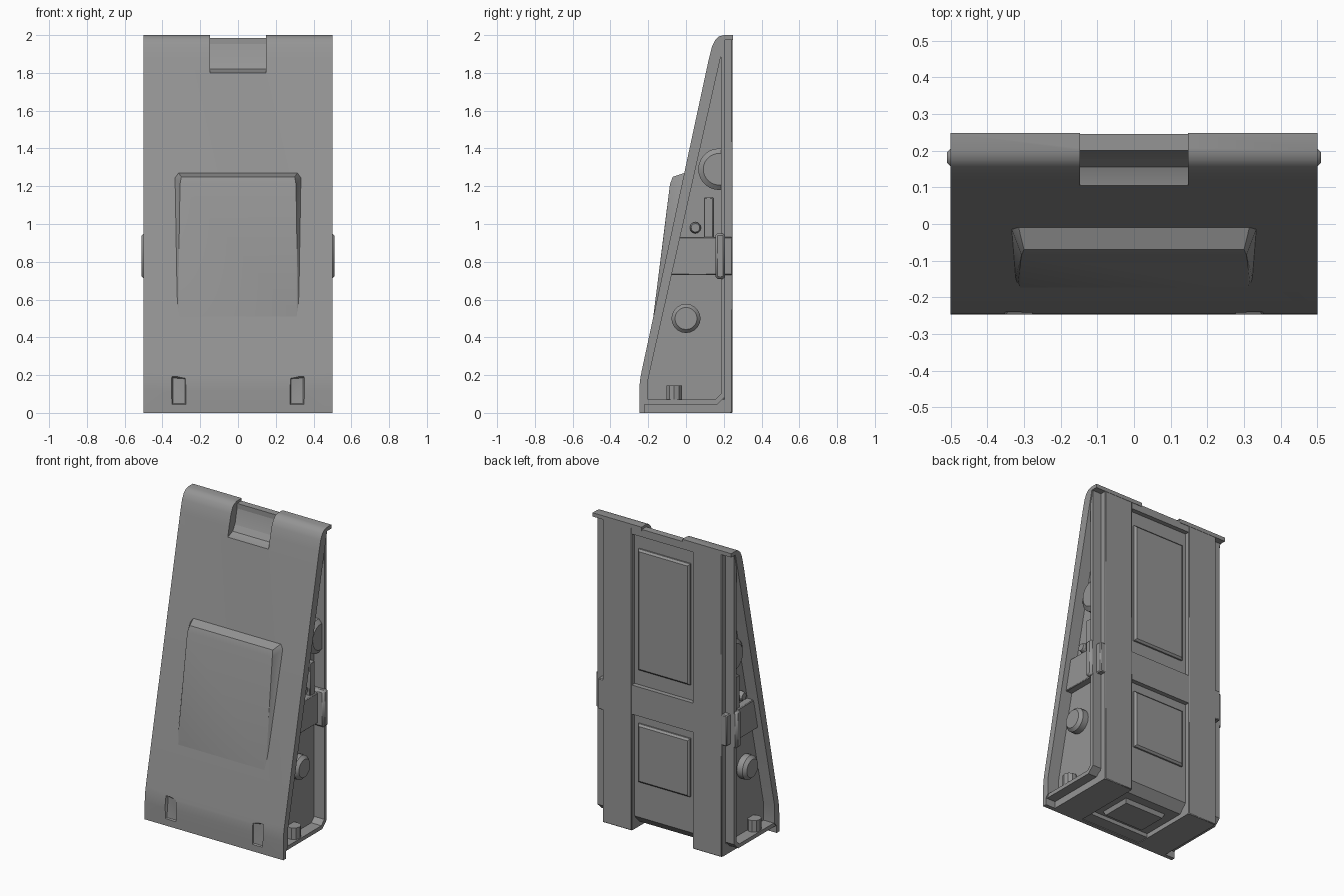
import bpy, bmesh, math

if "Cube" in bpy.data.objects:
    bpy.data.objects.remove(bpy.data.objects["Cube"])

grey = bpy.data.materials.new("dark_grey")
grey.diffuse_color = (.3, .3, .3, 1)
grey.use_nodes = True
grey.node_tree.nodes["Principled BSDF"].inputs["Base Color"].default_value = grey.diffuse_color


def finish(name, bm, bevel=0.0):
    bmesh.ops.recalc_face_normals(bm, faces=bm.faces)
    mesh = bpy.data.meshes.new(name)
    bm.to_mesh(mesh)
    bm.free()
    mesh.materials.append(grey)
    ob = bpy.data.objects.new(name, mesh)
    bpy.context.collection.objects.link(ob)
    if bevel:
        m = ob.modifiers.new("bevel", "BEVEL")
        m.width, m.segments, m.limit_method = bevel, 1, "ANGLE"
    return ob


def prism(name, profile, x0, x1, bevel=0.0):
    """Extrude a (y, z) profile from x0 to x1."""
    bm = bmesh.new()
    a = [bm.verts.new((x0, y, z)) for y, z in profile]
    b = [bm.verts.new((x1, y, z)) for y, z in profile]
    bm.faces.new(a)
    bm.faces.new(b)
    for i in range(len(a)):
        j = (i + 1) % len(a)
        bm.faces.new((a[i], a[j], b[j], b[i]))
    return finish(name, bm, bevel)


def box(name, x, y, z, bevel=0.0):
    return prism(name, [(y[0], z[0]), (y[1], z[0]), (y[1], z[1]), (y[0], z[1])], x[0], x[1], bevel)


def hull(name, points, bevel=0.0):
    bm = bmesh.new()
    for p in points:
        bm.verts.new(p)
    bmesh.ops.convex_hull(bm, input=bm.verts[:])
    bmesh.ops.dissolve_limit(bm, angle_limit=0.02, verts=bm.verts[:], edges=bm.edges[:])
    return finish(name, bm, bevel)


def boss(name, s, y, z, r, x0, x1, sides=20, ymax=9):
    """Round stud on a side wall with a chamfered rim."""
    pts = []
    for x, k in ((x0, r), (x1 - 0.02, r), (x1, r * 0.76)):
        for i in range(sides):
            a = 2 * math.pi * i / sides
            pts.append((s * x, min(ymax, y + k * math.cos(a)), z + k * math.sin(a)))
    return hull(name, pts)


def cut(target, cutters):
    bpy.context.view_layer.objects.active = target
    for c in cutters:
        m = target.modifiers.new("cut", "BOOLEAN")
        m.object, m.operation, m.solver = c, "DIFFERENCE", "EXACT"
        bpy.ops.object.modifier_apply(modifier=m.name)


# Sloped front shell with the top cap, and the solid core behind it
shell = prism("front_shell", [
    (-.247, 0), (-.247, .12), (-.244, .17), (-.235, .22), (.12, 1.87), (.138, 1.94), (.155, 1.975),
    (.175, 1.993), (.2, 2), (.248, 2), (.248, 1.975), (.205, 1.975), (.185, 1.89),
    (-.2, .18), (-.2, .07), (-.22, .045), (-.22, 0)], -.5, .5)
core = prism("core", [
    (-.21, .03), (.165, .03), (.215, .085), (.215, 1.983), (.19, 1.983), (.155, 1.9),
    (-.21, .18)], -.42, .42)

# Notches in the top edge and two shallow dips low on the front
notch = prism("notch_cutter", [
    (-.1, 1.8), (.105, 1.8), (.155, 1.82), (.18, 1.86), (.207, 1.984), (.207, 2.1), (-.1, 2.1)],
    -.147, .147)
back_notch = box("back_notch_cutter", (-.147, .147), (.2, .3), (1.9, 2.1))
dips = []
for s in (-1, 1):
    pts = [(s * x, -.27, z) for x in (.265, .362) for z in (.03, .205)]
    pts += [(s * .28, -.238, z) for z in (.05, .18)]
    pts += [(s * .345, y, z) for y, z in ((-.24, .05), (-.226, .185))]
    dips.append(hull("dip_cutter", pts))
cut(shell, [notch, back_notch] + dips)
cut(core, [notch])
for c in [notch, back_notch] + dips:
    bpy.data.objects.remove(c)

# Raised front pad that fades into the slope
hull("front_pad",
     [(s * x, y, z) for s in (-1, 1) for x, y, z in (
         (.335, -.01, 1.245), (.315, -.008, 1.27), (.325, -.155, .55), (.31, -.173, .51),
         (.30, -.07, 1.25), (.307, -.085, 1.21), (.316, -.157, .62))])

# Raised panels in the back channels, and the pad under the base
for name, z0, z1 in (("upper_back_panel", 1.05, 1.84), ("lower_back_panel", .32, .70)):
    hull(name, [(s * (.187 - d), y, z) for s in (-1, 1) for d, y in ((0, .21), (0, .225), (.012, .236))
                for z in (z0 + d, z1 - d)])
hull("base_pad", [(s * (.155 - d), y, z) for s in (-1, 1) for d, z in ((0, .04), (.015, .004))
                  for y in (-.11 + d, .11 - d)])

# Cross bands on the back and under the base
box("back_band", (-.23, .23), (.2, .245), (.76, .95))
box("top_bridge", (-.23, .23), (.2, .245), (1.935, 1.984))
box("base_band", (-.4, .4), (-.23, -.14), (.005, .06))

for s, side in ((-1, "left"), (1, "right")):
    # Back columns with runners along the base
    box(side + "_back_column", (s * .22, s * .43), (.2, .246), (0, 1.98), .004)
    box(side + "_base_runner", (s * .22, s * .43), (-.23, .235), (0, .07))
    # Thin rim that frames the recessed side
    prism(side + "_side_rim", [
        (-.21, .07), (.155, .07), (.185, .1), (.185, 1.98), (.207, 1.98), (.207, .085),
        (.165, .045), (-.22, .045)], s * .4, s * .493)
    # Side block and its clamp
    prism(side + "_side_block", [(-.09, .73), (.245, .73), (.245, .93), (-.045, .93)],
          s * .4, s * .465, .005)
    box(side + "_clamp", (s * .4, s * .51), (.155, .207), (.71, .95), .012)
    # Studs and small fittings in the recess
    boss(side + "_lower_stud", s, 0, .5, .077, .4, .48)
    boss(side + "_upper_stud", s, .175, 1.29, .11, .4, .475, 28, .2)
    boss(side + "_small_stud", s, .05, .98, .03, .4, .455, 12)
    prism(side + "_upright_bar", [(.095, .92), (.145, .92), (.145, 1.14), (.095, 1.14)],
          s * .4, s * .455, .004)
    hull(side + "_base_peg", [
        (s * .447 + .043 * math.cos(i * math.pi / 5), -.063 + .043 * math.sin(i * math.pi / 5), z)
        for i in range(10) for z in (.06, .145)])

# Smooth the gentle bends and keep the hard edges
bpy.ops.object.select_all(action="SELECT")
bpy.context.view_layer.objects.active = shell
bpy.ops.object.shade_smooth_by_angle(angle=math.radians(28))
